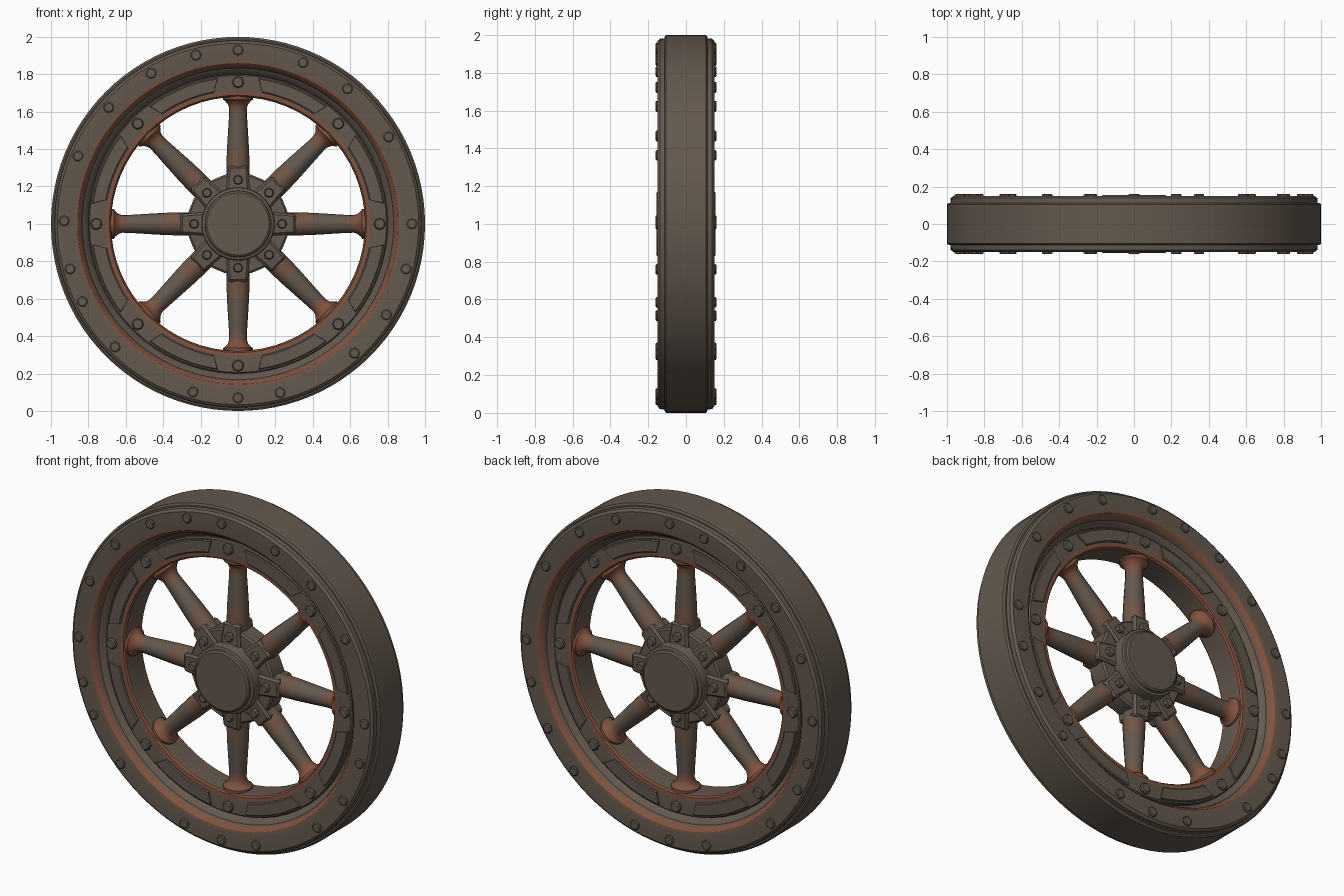
import bpy, bmesh, math
from mathutils import Matrix, Vector

if "Cube" in bpy.data.objects:
    bpy.data.objects.remove(bpy.data.objects["Cube"])


def mat(name, c):
    m = bpy.data.materials.new(name)
    m.diffuse_color = (*c, 1)
    m.use_nodes = True
    m.node_tree.nodes["Principled BSDF"].inputs["Base Color"].default_value = m.diffuse_color
    return m


IRON = mat("weathered iron", (0.125, 0.098, 0.076))
STAIN = mat("rust stain", (0.165, 0.092, 0.062))
RUST = mat("orange rust", (0.215, 0.085, 0.05))
MATS = [IRON, STAIN, RUST]
CENTRE = Matrix.Translation((0, 0, 1))


def finish(name, bm, angle=32):
    bmesh.ops.remove_doubles(bm, verts=bm.verts, dist=1e-5)
    bmesh.ops.recalc_face_normals(bm, faces=bm.faces)
    bm.transform(CENTRE)
    me = bpy.data.meshes.new(name)
    bm.to_mesh(me)
    bm.free()
    for m in MATS:
        me.materials.append(m)
    ob = bpy.data.objects.new(name, me)
    bpy.context.collection.objects.link(ob)
    bpy.ops.object.select_all(action='DESELECT')
    ob.select_set(True)
    bpy.context.view_layer.objects.active = ob
    bpy.ops.object.shade_smooth_by_angle(angle=math.radians(angle))
    return ob


def lathe(bm, pts, n, closed, xf=Matrix()):
    """Spin (radius, y, material) points about the y axis."""
    rings = []
    for i in range(n):
        a = 2 * math.pi * i / n
        rings.append([bm.verts.new(xf @ Vector((r * math.cos(a), y, r * math.sin(a))))
                      for r, y, _ in pts])
    for i in range(n):
        A, B = rings[i], rings[(i + 1) % n]
        for j in range(len(pts) if closed else len(pts) - 1):
            k = (j + 1) % len(pts)
            f = bm.faces.new((A[j], A[k], B[k], B[j]))
            f.material_index = pts[j][2]


def mirrored(half):
    """Half profile (y >= 0 side) mirrored to a closed loop; material belongs to the segment after."""
    back = [(half[i][0], -half[i][1], half[i - 1][2]) for i in range(len(half) - 1, 0, -1)]
    first = (half[0][0], -half[0][1], half[0][2])
    return half + back + [first]


def turn(deg):
    return Matrix.Rotation(-math.radians(deg), 4, 'Y')


def bolts(name, radius, angles, y, size, height):
    bm = bmesh.new()
    for a in angles:
        for s in (-1, 1):
            xf = turn(a) @ Matrix.Translation((radius, s * y, 0)) @ Matrix.Diagonal((1, s, 1, 1))
            lathe(bm, [(size, -0.012, 0), (size, height * 0.6, 0),
                       (size * 0.8, height, 0), (0, height, 0)], 8, False, xf)
    finish(name, bm, 25)


# Outer tyre with stepped shoulders and a sloped rusty inner wall
bm = bmesh.new()
lathe(bm, mirrored([(1.0, 0.105, 0), (0.99, 0.113, 0), (0.982, 0.113, 0), (0.98, 0.138, 0),
                    (0.966, 0.15, 0), (0.875, 0.15, 1), (0.858, 0.147, 2), (0.84, 0.13, 1),
                    (0.832, 0.105, 0), (0.822, 0.1, 0), (0.80, 0.066, 0), (0.77, 0.066, 0)]),
      96, True)
finish("outer_tyre", bm)

# Inner rim ring
bm = bmesh.new()
lathe(bm, mirrored([(0.80, 0.06, 0), (0.80, 0.08, 0), (0.794, 0.086, 0), (0.708, 0.086, 2),
                    (0.688, 0.084, 2), (0.68, 0.074, 1), (0.679, 0.055, 0)]), 64, True)
finish("inner_rim", bm)

# Raised plates between the inner bolts
bm = bmesh.new()
for k in range(8):
    for s in (-1, 1):
        rows = []
        for i in range(13):
            t = i / 6 - 1
            row = []
            for r, span, y in ((0.787, 14.5, 0.08), (0.787, 14.5, 0.09), (0.782, 14.2, 0.095),
                               (0.719, 12.3, 0.095), (0.713, 12.0, 0.09), (0.713, 12.0, 0.08)):
                a = math.radians(22.5 + 45 * k + t * span)
                row.append(bm.verts.new((r * math.cos(a), s * y, r * math.sin(a))))
            rows.append(row)
        for A, B in zip(rows, rows[1:]):
            for j in range(5):
                bm.faces.new((A[j], A[j + 1], B[j + 1], B[j]))
        bm.faces.new(rows[0])
        bm.faces.new(rows[-1])
finish("rim_plates", bm)

# Eight tapered round spokes with flared rusty feet
spoke = [(0.062, 0.15, 0), (0.062, 0.31, 1), (0.059, 0.40, 0), (0.053, 0.50, 0),
         (0.048, 0.58, 1), (0.047, 0.62, 2), (0.055, 0.642, 2), (0.07, 0.658, 2),
         (0.08, 0.664, 2), (0.08, 0.70, 2)]
bm = bmesh.new()
for k in range(8):
    lathe(bm, spoke, 16, False, turn(45 * k) @ Matrix.Rotation(-math.pi / 2, 4, 'Z'))
finish("spokes", bm)

# Tapered clamp blocks where spokes meet the hub
bm = bmesh.new()
for k in range(8):
    res = bmesh.ops.create_cube(bm, size=1)
    for v in res["verts"]:
        outer = v.co.x > 0
        v.co = Vector((0.31 if outer else 0.15, v.co.y * (0.135 if outer else 0.165),
                       v.co.z * (0.105 if outer else 0.13)))
    edges = list({e for v in res["verts"] for e in v.link_edges})
    out = bmesh.ops.bevel(bm, geom=edges, offset=0.012, segments=1, affect='EDGES')
    vs = {v for f in out["faces"] for v in f.verts}
    bmesh.ops.transform(bm, matrix=turn(45 * k), verts=list(vs))
finish("hub_clamps", bm)

# Hub flange
bm = bmesh.new()
lathe(bm, [(0, 0.06, 0), (0.262, 0.06, 0), (0.272, 0.05, 0),
           (0.272, -0.05, 0), (0.262, -0.06, 0), (0, -0.06, 0)], 24, False)
finish("hub_flange", bm)

# Hub barrel with stepped end caps
half = [(0, 0.155, 0), (0.166, 0.155, 0), (0.176, 0.148, 0), (0.178, 0.135, 0),
        (0.192, 0.13, 0), (0.196, 0.12, 0), (0.196, 0.0, 0)]
bm = bmesh.new()
lathe(bm, half + [(r, -y, m) for r, y, m in half[-2::-1]], 48, False)
finish("hub_barrel", bm)

# Bolts: unevenly spaced on the tyre, regular on rim and hub
tyre_angles = [0, 30, 51, 68, 90, 104, 120, 138, 157, 179, 195, 206.5, 225,
               255, 270, 284, 312, 328.5, 345]
bolts("tyre_bolts", 0.93, tyre_angles, 0.15, 0.029, 0.011)
bolts("rim_bolts", 0.758, range(0, 360, 45), 0.086, 0.032, 0.018)
bolts("hub_bolts", 0.235, range(0, 360, 45), 0.074, 0.026, 0.022)
